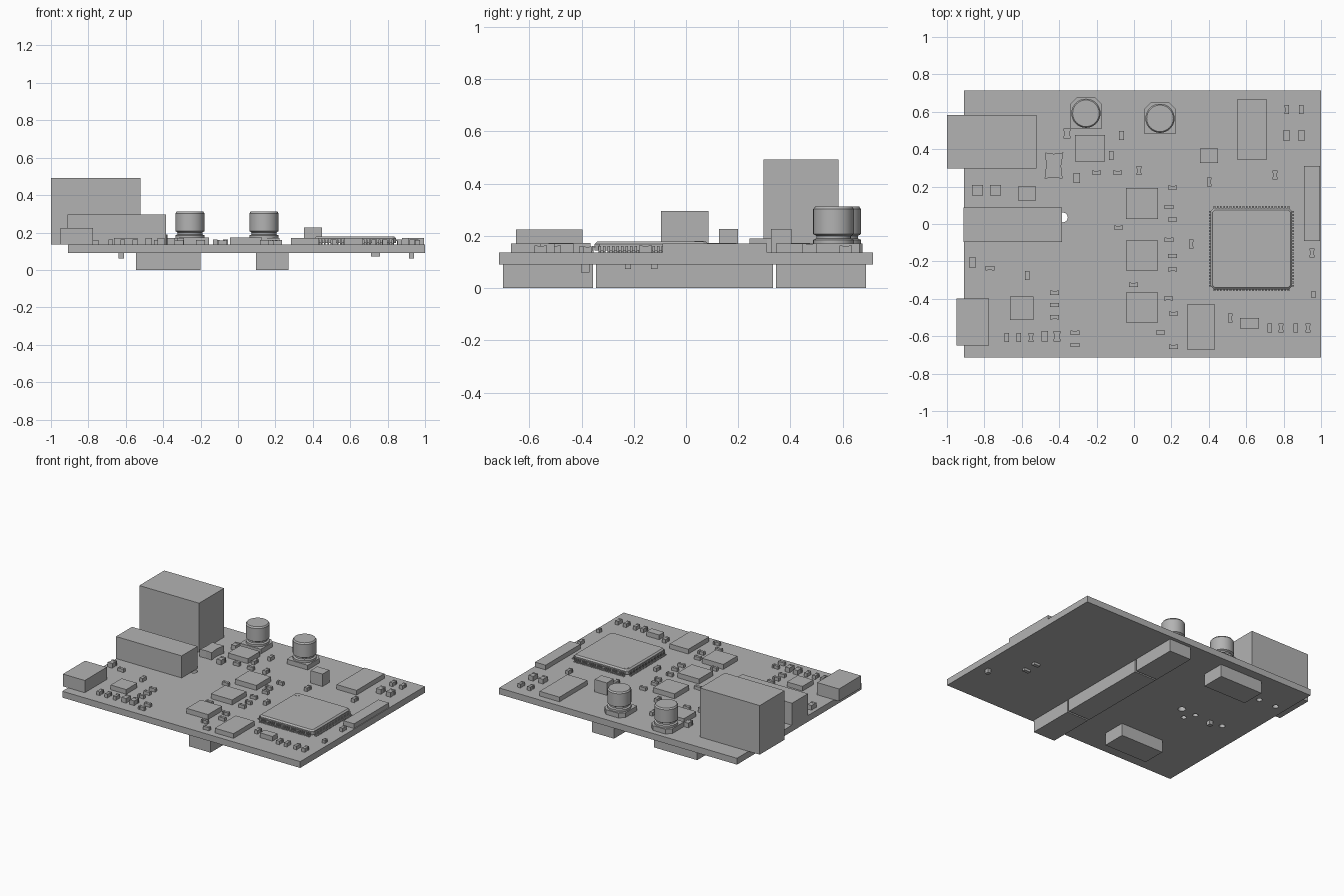
import bpy, bmesh, math
from mathutils import Matrix, Vector

if "Cube" in bpy.data.objects:
    bpy.data.objects.remove(bpy.data.objects["Cube"])

grey = bpy.data.materials.new("plain_grey")
grey.diffuse_color = (0.45, 0.45, 0.45, 1)
grey.use_nodes = True
grey.node_tree.nodes["Principled BSDF"].inputs["Base Color"].default_value = grey.diffuse_color
TOP, BOT = 0.136, 0.09          # upper and lower face of the board


def finish(name, bm):
    me = bpy.data.meshes.new(name)
    bm.to_mesh(me)
    bm.free()
    ob = bpy.data.objects.new(name, me)
    bpy.context.collection.objects.link(ob)
    me.materials.append(grey)
    return ob


def add_box(bm, x0, x1, y0, y1, z0, z1):
    m = Matrix.Translation(((x0 + x1) / 2, (y0 + y1) / 2, (z0 + z1) / 2)) @ \
        Matrix.Diagonal((x1 - x0, y1 - y0, z1 - z0, 1))
    return bmesh.ops.create_cube(bm, size=1, matrix=m)["verts"]


def box(name, x0, x1, y0, y1, z0, z1):
    bm = bmesh.new()
    add_box(bm, x0, x1, y0, y1, z0, z1)
    return finish(name, bm)


def add_prism(bm, outline, z0, z1):
    f = bm.faces.new([bm.verts.new((x, y, z0)) for x, y in outline])
    r = bmesh.ops.extrude_face_region(bm, geom=[f])
    for v in r["geom"]:
        if isinstance(v, bmesh.types.BMVert):
            v.co.z = z1
    bmesh.ops.recalc_face_normals(bm, faces=bm.faces[:])


# circuit board with peg holes
board = box("circuit_board", -0.91, 1.0, -0.715, 0.715, BOT, TOP)
bm = bmesh.new()
for x, y, r in [(-0.38, 0.035, 0.026), (-0.46, -0.04, 0.018), (-0.5, 0.03, 0.018),
                (-0.725, 0.035, 0.02), (-0.69, 0.455, 0.02), (-0.83, 0.455, 0.02)]:
    bmesh.ops.create_cone(bm, cap_ends=True, segments=20, radius1=r, radius2=r,
                          depth=0.2, matrix=Matrix.Translation((x, y, 0.11)))
cutter = finish("hole_cutter", bm)
cutter.hide_render = True
mod = board.modifiers.new("holes", "BOOLEAN")
mod.operation, mod.solver, mod.object = "DIFFERENCE", "EXACT", cutter
bpy.context.view_layer.objects.active = board
bpy.ops.object.modifier_apply(modifier="holes")
bpy.data.objects.remove(cutter)

# edge connectors
box("stacked_port", -1.0, -0.52, 0.297, 0.583, TOP, 0.492)
box("video_port", -0.912, -0.385, -0.096, 0.087, TOP, 0.296)
box("power_port", -0.95, -0.775, -0.65, -0.397, TOP, 0.225)

# connectors under the board
for i, (y0, y1) in enumerate([(-0.70, -0.356), (-0.344, 0.333), (0.345, 0.69)]):
    box(f"header_strip_{i}", 0.095, 0.27, y0, y1, 0, BOT)
box("rear_lower_connector", -0.545, -0.20, 0.48, 0.65, 0, BOT)
box("front_lower_connector", -0.545, -0.20, -0.53, -0.36, 0, BOT)

# small parts under the board
for i, (x, y, w, d, z) in enumerate([(0.927, -0.385, 0.026, 0.032, 0.06),
                                     (0.735, -0.122, 0.048, 0.024, 0.073),
                                     (0.735, -0.222, 0.048, 0.024, 0.073),
                                     (-0.625, 0.03, 0.03, 0.03, 0.06)]):
    box(f"lower_component_{i}", x - w / 2, x + w / 2, y - d / 2, y + d / 2, z, BOT)

# flat chips and modules: x0, x1, y0, y1, top
CHIPS = [(-0.043, 0.128, 0.027, 0.193, 0.172), (-0.043, 0.128, -0.249, -0.088, 0.172),
         (-0.043, 0.128, -0.527, -0.366, 0.172), (-0.315, -0.155, 0.335, 0.475, 0.172),
         (0.55, 0.71, 0.345, 0.665, 0.17), (0.283, 0.433, -0.67, -0.43, 0.17),
         (0.91, 0.995, -0.09, 0.31, 0.17), (-0.663, -0.538, -0.513, -0.388, 0.17),
         (0.353, 0.45, 0.326, 0.404, 0.226), (-0.62, -0.524, 0.126, 0.2, 0.226),
         (0.567, 0.668, -0.559, -0.503, 0.17), (-0.866, -0.807, 0.152, 0.209, 0.168),
         (-0.77, -0.711, 0.152, 0.209, 0.168)]
for i, (x0, x1, y0, y1, z) in enumerate(CHIPS):
    box(f"chip_{i}", x0, x1, y0, y1, TOP, z)

# coil with pinched ends
bm = bmesh.new()
add_prism(bm, [(-0.478, 0.243), (-0.43, 0.248), (-0.382, 0.243), (-0.39, 0.31),
               (-0.378, 0.382), (-0.43, 0.375), (-0.474, 0.382), (-0.47, 0.31)], TOP, 0.19)
finish("coil", bm)


def passive(name, x, y, lx, ly, h):
    """Small part: body slightly inset, with a metal cap at both ends."""
    bm = bmesh.new()
    t, g = 0.25, 0.002
    hx, hy = lx / 2, ly / 2
    if lx > ly:
        add_box(bm, x - hx * 0.9, x + hx * 0.9, y - hy + g, y + hy - g, TOP, TOP + h - g)
        for s in (-1, 1):
            c = x + s * hx * (1 - t)
            add_box(bm, c - hx * t, c + hx * t, y - hy, y + hy, TOP, TOP + h)
    else:
        add_box(bm, x - hx + g, x + hx - g, y - hy * 0.9, y + hy * 0.9, TOP, TOP + h - g)
        for s in (-1, 1):
            c = y + s * hy * (1 - t)
            add_box(bm, x - hx, x + hx, c - hy * t, c + hy * t, TOP, TOP + h)
    finish(name, bm)


# passives lying along x
ALONG_X = [(0.206, 0.195), (0.187, 0.091), (0.206, 0.024), (0.187, -0.085), (0.206, -0.171),
           (0.206, -0.243), (0.184, -0.398), (0.21, -0.479), (0.21, -0.657), (0.142, -0.58),
           (-0.083, -0.019), (-0.003, -0.324), (-0.201, 0.275), (-0.088, 0.275),
           (-0.77, -0.236), (-0.425, -0.368), (-0.425, -0.433), (-0.425, -0.498),
           (-0.316, -0.582), (-0.316, -0.647)]
for i, (x, y) in enumerate(ALONG_X):
    passive(f"passive_x_{i}", x, y, 0.048, 0.023, 0.024)

# passives lying along y
ALONG_Y = [(-0.121, 0.366), (-0.067, 0.473), (0.027, 0.286), (0.306, -0.107), (0.402, 0.225),
           (0.754, 0.262), (0.952, -0.155), (0.514, -0.503), (0.725, -0.556), (0.786, -0.556),
           (0.864, -0.556), (0.93, -0.556), (-0.57, -0.275), (-0.681, -0.607),
           (-0.617, -0.607), (-0.551, -0.607), (0.817, 0.612), (0.895, 0.612)]
for i, (x, y) in enumerate(ALONG_Y):
    passive(f"passive_y_{i}", x, y, 0.025, 0.048, 0.027)
passive("passive_small", 0.96, -0.377, 0.025, 0.03, 0.024)

# wider passives
for i, (x, y) in enumerate([(0.816, 0.473), (0.895, 0.473), (-0.864, -0.206), (-0.477, -0.6),
                            (-0.412, -0.6), (-0.358, 0.484), (-0.306, 0.246)]):
    passive(f"wide_passive_{i}", x, y, 0.037, 0.055, 0.034)

# main processor: chamfered body, marker dimple ring, leads on four sides
cx, cy, half, ch = 0.628, -0.132, 0.218, 0.018
bm = bmesh.new()
c = half - ch
outline = [(half, -c), (half, c), (c, half), (-c, half), (-half, c), (-half, -c), (-c, -half), (c, -half)]
add_prism(bm, [(cx + x, cy + y) for x, y in outline], 0.144, 0.179)
rim = [e for e in bm.edges if all(v.co.z > 0.178 for v in e.verts)]
bmesh.ops.bevel(bm, geom=rim, offset=0.01, segments=1, affect="EDGES")
finish("processor_body", bm)

bm = bmesh.new()
bmesh.ops.create_cone(bm, cap_ends=True, segments=20, radius1=0.017, radius2=0.017, depth=0.004,
                      matrix=Matrix.Translation((0.444, 0.05, 0.178)))
finish("processor_marker", bm)

bm = bmesh.new()
N = 24
for side in range(4):
    rot = Matrix.Translation((cx, cy, 0)) @ Matrix.Rotation(side * math.pi / 2, 4, "Z")
    for k in range(N):
        p = (k - (N - 1) / 2) * 0.0172
        vs = add_box(bm, half - 0.01, half + 0.009, p - 0.0045, p + 0.0045, 0.155, 0.162)
        vs += add_box(bm, half + 0.004, half + 0.009, p - 0.0045, p + 0.0045, 0.136, 0.156)
        vs += add_box(bm, half + 0.004, half + 0.019, p - 0.0045, p + 0.0045, 0.136, 0.142)
        bmesh.ops.transform(bm, matrix=rot, verts=vs)
finish("processor_leads", bm)

# round can capacitors: chamfered base and turned can
CAN = [(0, 0.165), (0.078, 0.165), (0.078, 0.185), (0.066, 0.19), (0.066, 0.2), (0.078, 0.207),
       (0.078, 0.302), (0.071, 0.312), (0, 0.312)]
for i, (x, y) in enumerate([(-0.257, 0.592), (0.139, 0.565)]):
    bm = bmesh.new()
    h, k = 0.084, 0.05
    add_prism(bm, [(x - h, y - h), (x + h, y - h), (x + h, y + k), (x + k, y + h),
                   (x - k, y + h), (x - h, y + k)], TOP, 0.17)
    finish(f"capacitor_base_{i}", bm)
    bm = bmesh.new()
    vs = [bm.verts.new((x + r, y, z)) for r, z in CAN]
    es = [bm.edges.new(p) for p in zip(vs, vs[1:])]
    bmesh.ops.spin(bm, geom=vs + es, cent=(x, y, 0), axis=(0, 0, 1), angle=2 * math.pi, steps=32)
    bmesh.ops.remove_doubles(bm, verts=bm.verts[:], dist=1e-5)
    bmesh.ops.recalc_face_normals(bm, faces=bm.faces[:])
    can = finish(f"capacitor_can_{i}", bm)
    bpy.ops.object.select_all(action="DESELECT")
    can.select_set(True)
    bpy.context.view_layer.objects.active = can
    bpy.ops.object.shade_smooth_by_angle(angle=math.radians(30))
